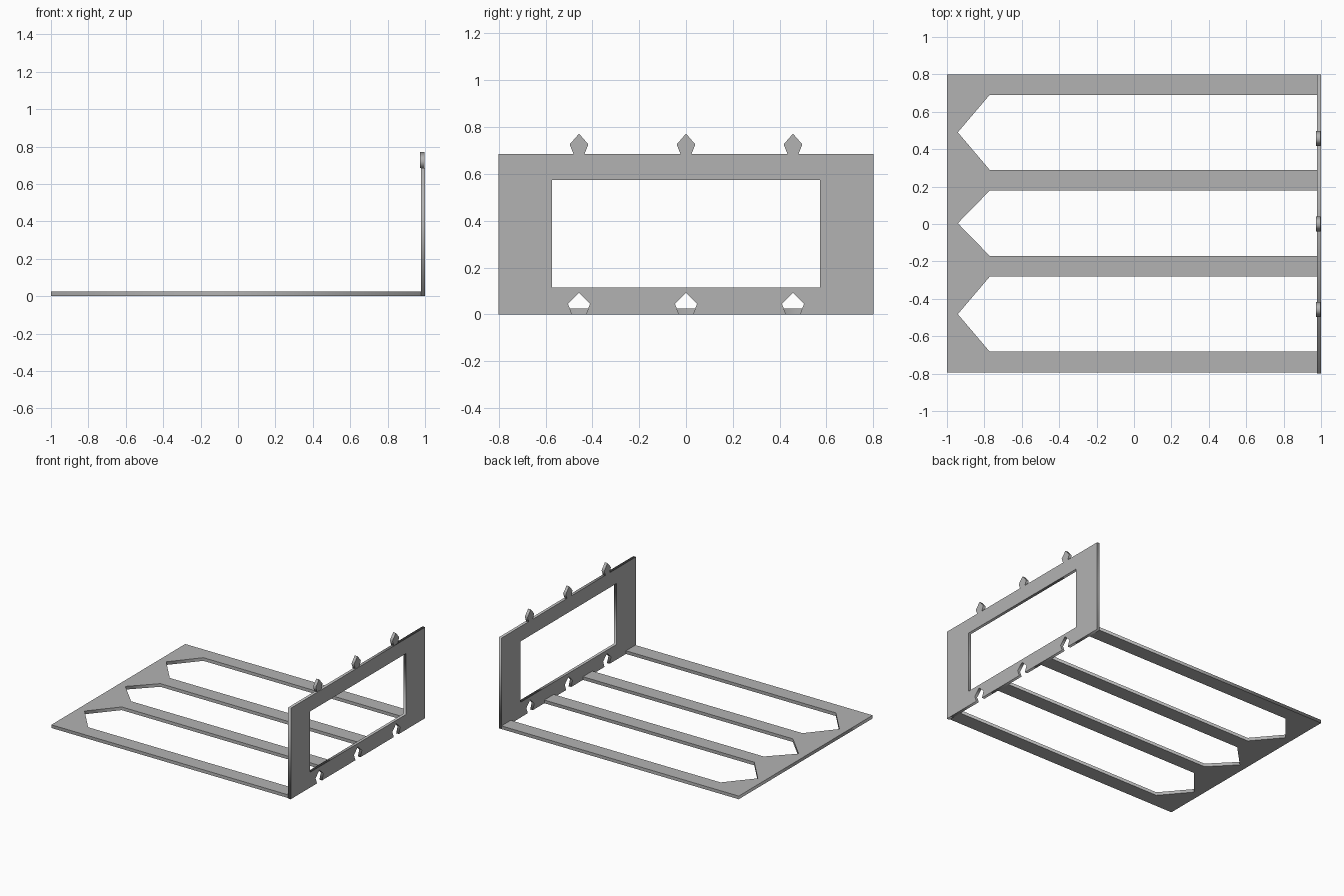
import bpy
from mathutils import Matrix

cube = bpy.data.objects.get("Cube")
if cube:
    bpy.data.objects.remove(cube, do_unlink=True)

grey = bpy.data.materials.new("plain grey")
grey.use_nodes = True
grey.diffuse_color = (0.45, 0.45, 0.45, 1)
grey.node_tree.nodes["Principled BSDF"].inputs["Base Color"].default_value = grey.diffuse_color


def sheet(name, outlines, thickness, matrix):
    """Flat sheet cut from closed outlines; inner outlines become holes."""
    curve = bpy.data.curves.new(name + " outline", "CURVE")
    curve.dimensions = "2D"
    curve.fill_mode = "BOTH"
    curve.extrude = thickness / 2
    for points in outlines:
        spline = curve.splines.new("POLY")
        spline.points.add(len(points) - 1)
        for p, (u, v) in zip(spline.points, points):
            p.co = (u, v, 0, 1)
        spline.use_cyclic_u = True
    helper = bpy.data.objects.new(name + " helper", curve)
    bpy.context.collection.objects.link(helper)
    bpy.context.view_layer.update()
    mesh = bpy.data.meshes.new_from_object(
        helper.evaluated_get(bpy.context.evaluated_depsgraph_get()))
    bpy.data.objects.remove(helper, do_unlink=True)
    mesh.transform(matrix)
    mesh.materials.clear()
    mesh.materials.append(grey)
    obj = bpy.data.objects.new(name, mesh)
    bpy.context.collection.objects.link(obj)
    return obj


def upright(x):
    """Maps sheet (u, v) to (y, z) at the given x."""
    return Matrix(((0, 0, 1, x), (1, 0, 0, 0), (0, 1, 0, 0), (0, 0, 0, 1)))


def spearhead(y, z, neck, wide, shoulder, height):
    """Open five-point tab outline, from its -y neck to its +y neck."""
    return [(y - neck, z), (y - wide, z + shoulder), (y, z + height),
            (y + wide, z + shoulder), (y + neck, z)]


WALL_X, WALL_TOP, FLOOR_T = 0.978, 0.686, 0.024
TAB_YS = (-0.457, 0, 0.457)

# Floor: a comb with three pointed slots that run up to the wall
floor = [(-1, 0.8), (-1, -0.794), (WALL_X, -0.794)]
for low, high in ((-0.682, -0.282), (-0.17, 0.178), (0.29, 0.69)):
    floor += [(WALL_X, low), (-0.772, low), (-0.942, (low + high) / 2),
              (-0.772, high), (WALL_X, high)]
floor.append((WALL_X, 0.8))
sheet("floor_comb", [floor], FLOOR_T, Matrix.Translation((0, 0, FLOOR_T / 2)))

# Wall: frame with a window and three notches along the bottom edge
wall = [(0.8, WALL_TOP), (-0.8, WALL_TOP), (-0.8, 0)]
for y in TAB_YS:
    wall += spearhead(y, 0, 0.03, 0.047, 0.045, 0.092)
wall.append((0.8, 0))
window = [(-0.572, 0.115), (0.572, 0.115), (0.572, 0.574), (-0.572, 0.574)]
sheet("wall_frame", [wall, window], 1 - WALL_X, upright((1 + WALL_X) / 2))

# Tabs on the top edge
for i, y in enumerate(TAB_YS):
    sheet(f"top_tab_{i + 1}", [spearhead(y, WALL_TOP, 0.024, 0.04, 0.04, 0.086)],
          0.022, upright(0.985))
